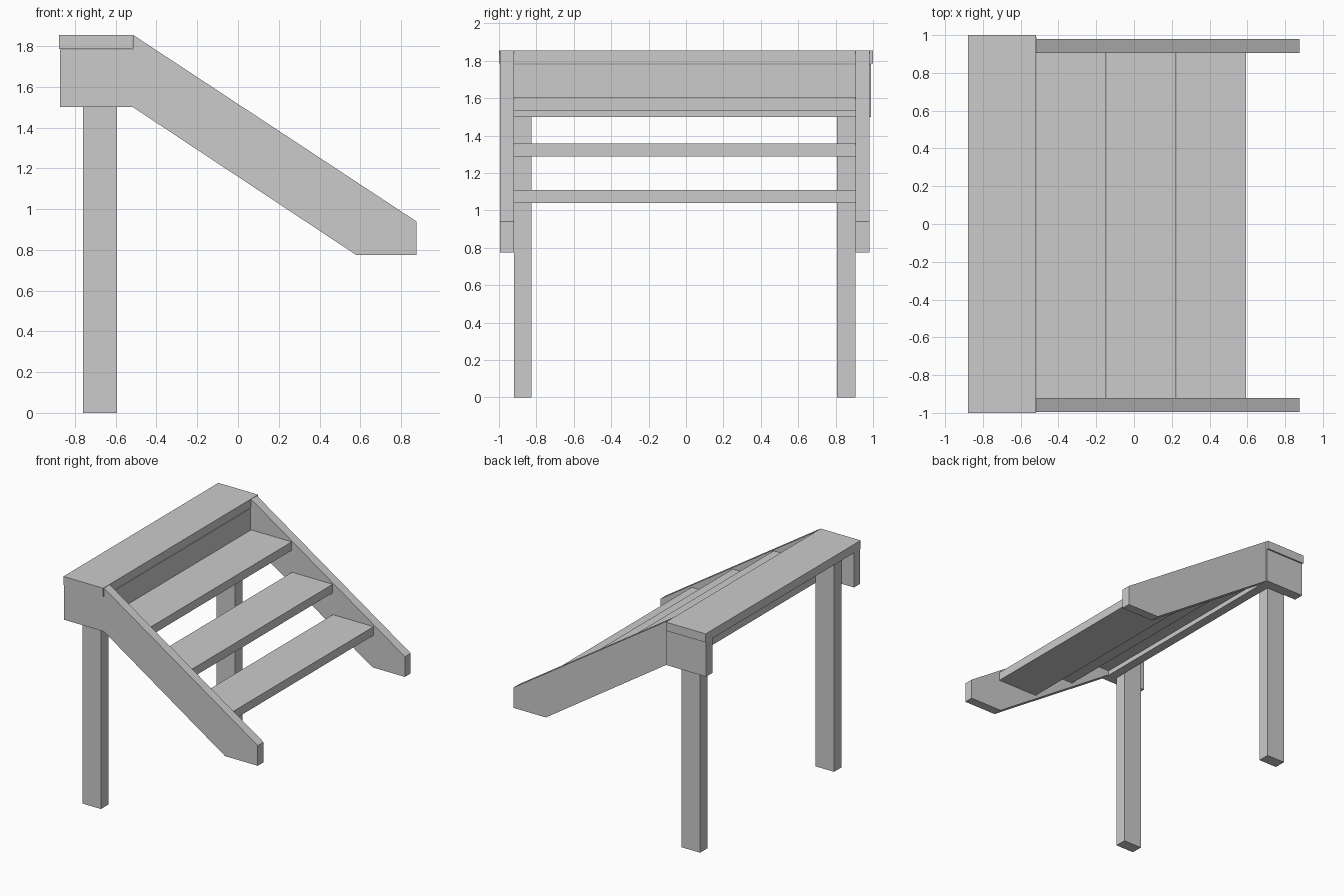
import bpy

if "Cube" in bpy.data.objects:
    bpy.data.objects.remove(bpy.data.objects["Cube"])


def prism(name, profile, y0, y1):
    """Extrude an (x, z) outline between two y positions."""
    n = len(profile)
    verts = [(x, y, z) for y in (y0, y1) for x, z in profile]
    faces = [tuple(range(n)), tuple(reversed(range(n, 2 * n)))]
    faces += [(i, i + n, (i + 1) % n + n, (i + 1) % n) for i in range(n)]
    mesh = bpy.data.meshes.new(name)
    mesh.from_pydata(verts, [], [f[::-1] for f in faces] if profile_cw(profile) else faces)
    obj = bpy.data.objects.new(name, mesh)
    bpy.context.collection.objects.link(obj)
    return obj


def profile_cw(p):
    return sum(a[0] * b[1] - b[0] * a[1] for a, b in zip(p, p[1:] + p[:1])) < 0


def box(name, x0, x1, y0, y1, z0, z1):
    return prism(name, [(x0, z0), (x1, z0), (x1, z1), (x0, z1)], y0, y1)


INNER = (-0.92, 0.905)   # clear width between the side boards

# Top landing board and the riser beneath its front edge
box("top_board", -0.878, -0.518, -1.0, 1.0, 1.785, 1.855)
box("top_riser", -0.594, -0.519, *INNER, 1.5, 1.78)

# Sloping stringers, landing side boards and posts, one set per side
stringer = [(-0.515, 1.5), (0.58, 0.775), (0.875, 0.775),
            (0.875, 0.94), (-0.515, 1.855)]
sides = (("front", (-0.995, -0.92), (-0.995, -0.92), (-0.92, -0.825)),
         ("back", (0.905, 0.98), (0.905, 0.99), (0.808, 0.905)))
for side, string_y, board_y, post_y in sides:
    prism(side + "_stringer", stringer, *string_y)
    box(side + "_side_board", -0.874, -0.516, *board_y, 1.5, 1.783)
    box(side + "_post", -0.761, -0.595, *post_y, 0.0, 1.78)

# Three treads stepping down
for i in range(3):
    x = -0.515 + 0.37 * i
    z = 1.605 - 0.2475 * i
    box(f"tread_{i + 1}", x, x + 0.367, *INNER, z - 0.07, z)
